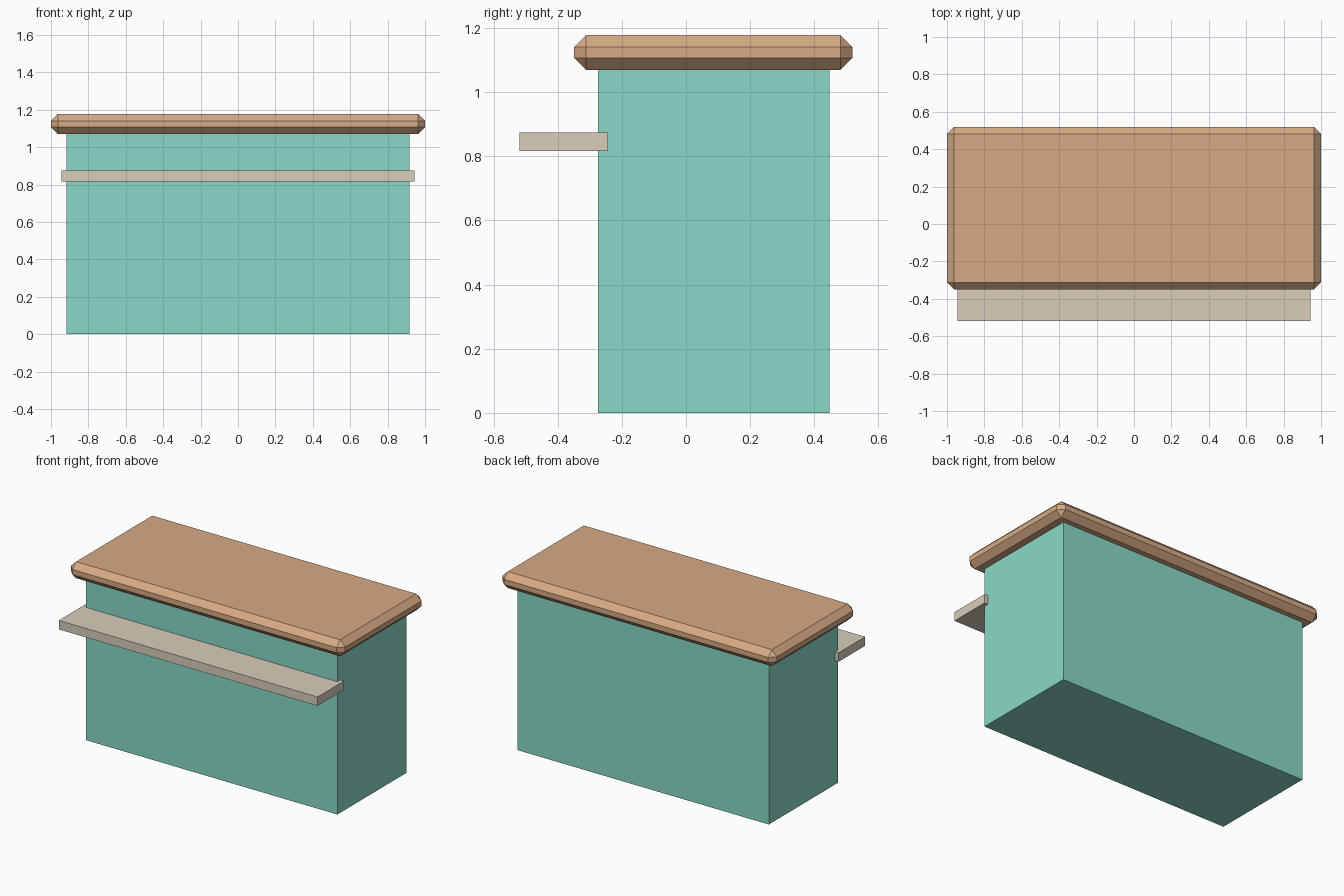
import bpy

if "Cube" in bpy.data.objects:
    bpy.data.objects.remove(bpy.data.objects["Cube"])


def linear(c):
    c /= 255
    return c / 12.92 if c <= 0.04045 else ((c + 0.055) / 1.055) ** 2.4


def material(name, rgb):
    m = bpy.data.materials.new(name)
    m.diffuse_color = (*[linear(c) for c in rgb], 1)
    m.use_nodes = True
    m.node_tree.nodes["Principled BSDF"].inputs["Base Color"].default_value = m.diffuse_color
    return m


def box(name, lo, hi, mat, bevel=0):
    """Axis-aligned box between two corners, optionally chamfered."""
    bpy.ops.mesh.primitive_cube_add(size=1, location=[(a + b) / 2 for a, b in zip(lo, hi)])
    ob = bpy.context.object
    ob.name = name
    ob.scale = [b - a for a, b in zip(lo, hi)]
    bpy.ops.object.transform_apply(location=False, rotation=False, scale=True)
    ob.data.materials.append(mat)
    if bevel:
        mod = ob.modifiers.new("chamfer", 'BEVEL')
        mod.width = bevel
        mod.segments = 1
    return ob


teal = material("teal paint", (137, 217, 199))
wood = material("warm wood", (215, 170, 133))
stone = material("pale beige", (216, 205, 186))

# Cabinet body
box("bar_body", (-0.917, -0.275, 0), (0.917, 0.447, 1.075), teal)
# Chamfered wooden counter top
box("counter_top", (-1, -0.349, 1.069), (1, 0.519, 1.178), wood, 0.0375)
# Front serving shelf, let slightly into the body
box("front_shelf", (-0.943, -0.519, 0.816), (0.943, -0.243, 0.875), stone)
